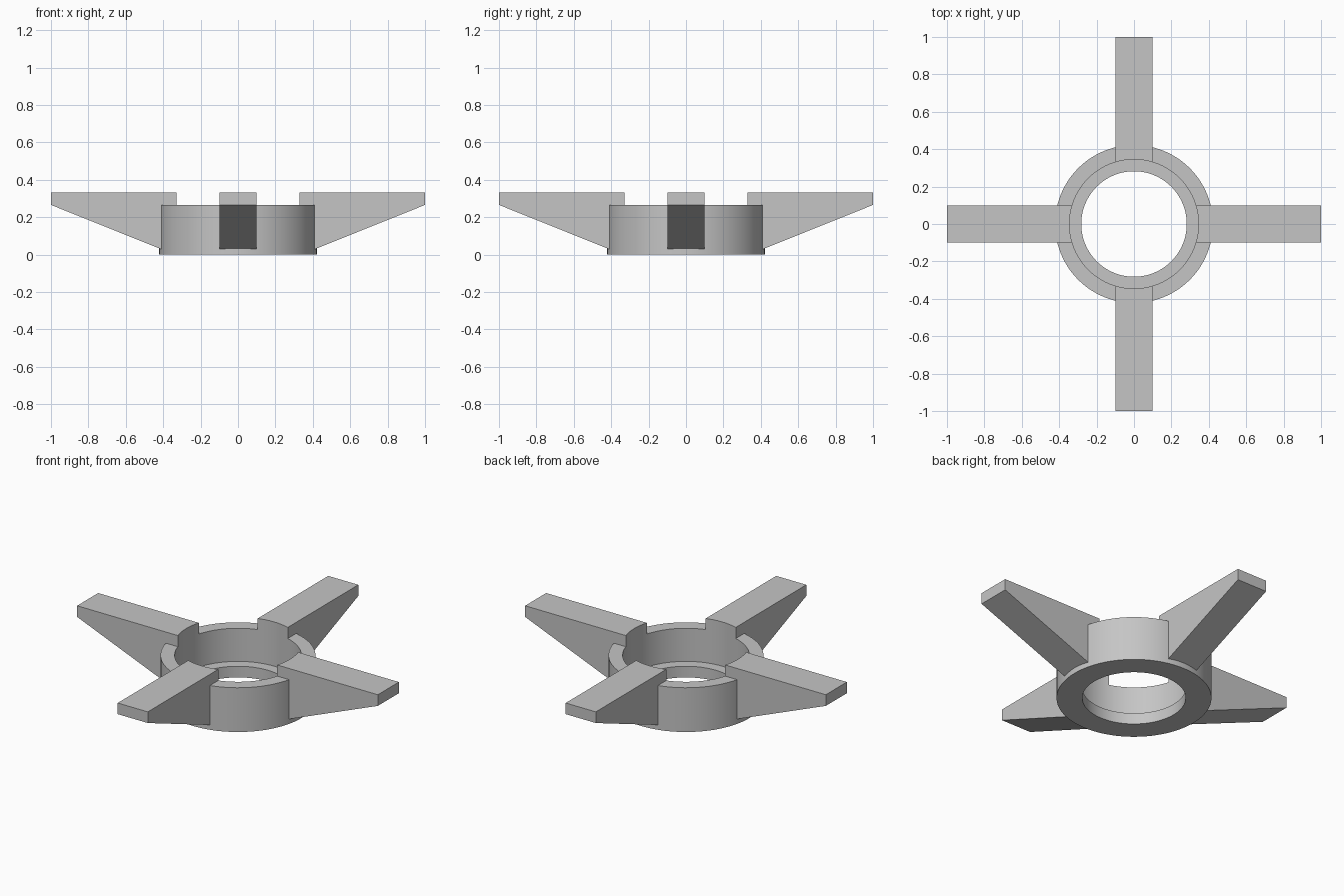
import bpy, bmesh, math
from mathutils import Matrix

cube = bpy.data.objects.get("Cube")
if cube:
    bpy.data.objects.remove(cube, do_unlink=True)

HUB_R, HUB_TOP = 0.422, 0.266
BORE_R, LEDGE_Z = 0.345, 0.067
HOLE_R = 0.282
ARM_HALF, ARM_TOP = 0.1, 0.333

grey = bpy.data.materials.new("plain_grey")
grey.use_nodes = True
colour = (0.56, 0.56, 0.56, 1)
grey.diffuse_color = colour
grey.node_tree.nodes["Principled BSDF"].inputs["Base Color"].default_value = colour


def add_object(name, bm):
    bmesh.ops.recalc_face_normals(bm, faces=bm.faces)
    mesh = bpy.data.meshes.new(name)
    bm.to_mesh(mesh)
    bm.free()
    mesh.materials.append(grey)
    obj = bpy.data.objects.new(name, mesh)
    bpy.context.collection.objects.link(obj)
    return obj


def cylinder(name, radius, z0, z1):
    bm = bmesh.new()
    bmesh.ops.create_cone(bm, cap_ends=True, segments=96, radius1=radius, radius2=radius,
                          depth=z1 - z0, matrix=Matrix.Translation((0, 0, (z0 + z1) / 2)))
    return add_object(name, bm)


def arm(name, angle):
    # Wedge profile in x/z, extruded across the arm width
    profile = [(0.3, 0.1), (0.4, 0.025), (1, HUB_TOP), (1, ARM_TOP), (0.3, ARM_TOP)]
    bm = bmesh.new()
    face = bm.faces.new([bm.verts.new((x, -ARM_HALF, z)) for x, z in profile])
    side = bmesh.ops.extrude_face_region(bm, geom=[face])["geom"]
    moved = [v for v in side if isinstance(v, bmesh.types.BMVert)]
    bmesh.ops.translate(bm, verts=moved, vec=(0, 2 * ARM_HALF, 0))
    bmesh.ops.rotate(bm, verts=bm.verts, matrix=Matrix.Rotation(angle, 3, "Z"))
    return add_object(name, bm)


def combine(target, other, operation):
    mod = target.modifiers.new(operation.lower(), "BOOLEAN")
    mod.operation, mod.solver, mod.object = operation, "EXACT", other
    bpy.context.view_layer.objects.active = target
    bpy.ops.object.modifier_apply(modifier=mod.name)
    bpy.data.objects.remove(other, do_unlink=True)


# Solid hub with four arms fused on
hub = cylinder("ring_hub_with_arms", HUB_R, 0, HUB_TOP)
for i in range(4):
    combine(hub, arm("arm", i * math.pi / 2), "UNION")

# Stepped bore: wide seat above a narrower through hole
combine(hub, cylinder("seat_cutter", BORE_R, LEDGE_Z, 0.5), "DIFFERENCE")
combine(hub, cylinder("hole_cutter", HOLE_R, -0.1, 0.5), "DIFFERENCE")

# Smooth walls with crisp edges
bpy.ops.object.select_all(action="DESELECT")
hub.select_set(True)
bpy.context.view_layer.objects.active = hub
bpy.ops.object.shade_smooth_by_angle(angle=math.radians(20))
